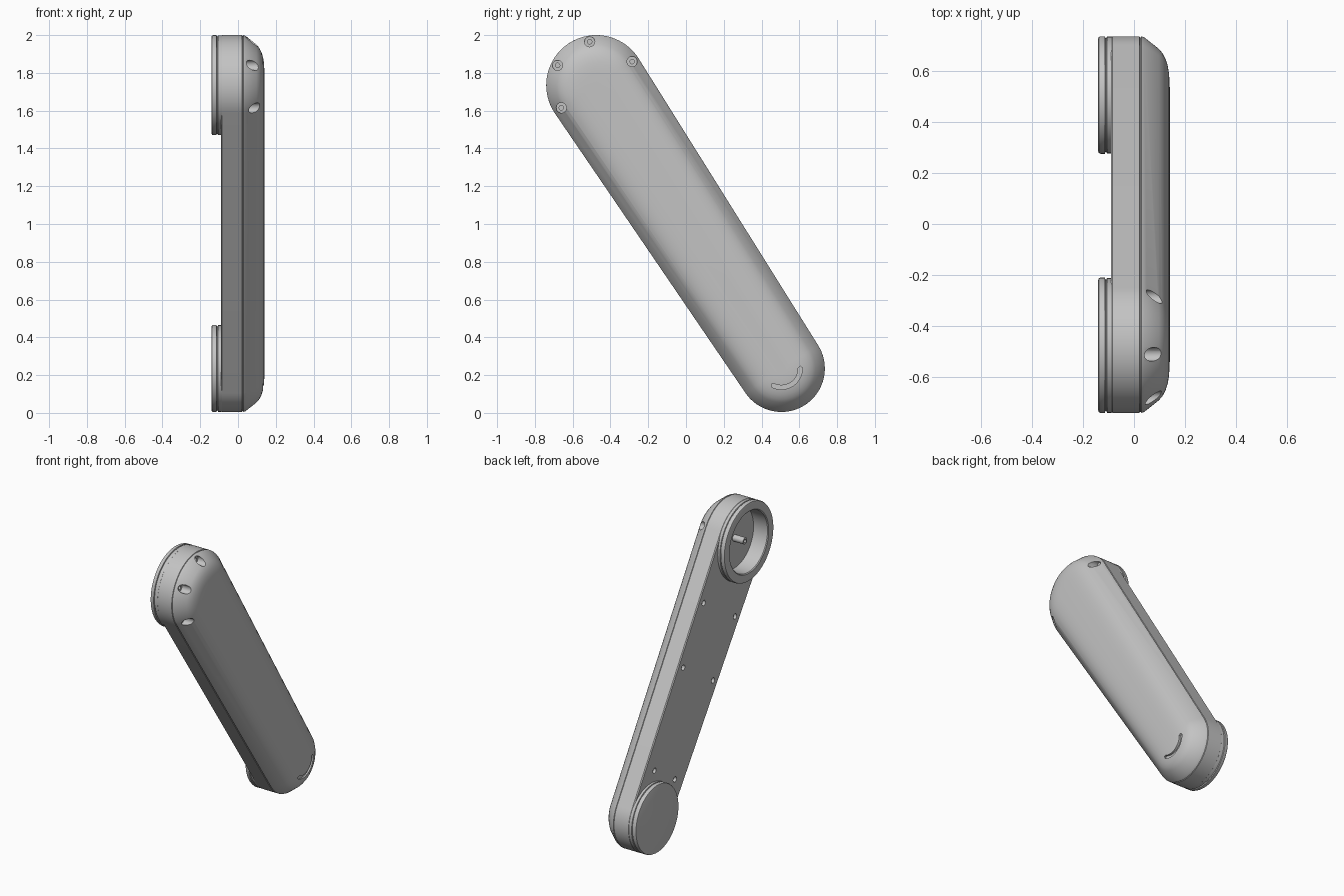
import bpy, bmesh, math
from mathutils import Vector

cube = bpy.data.objects.get("Cube")
if cube:
    bpy.data.objects.remove(cube, do_unlink=True)

# One grey finish for the whole arm
grey = bpy.data.materials.new("light_grey")
grey.use_nodes = True
COLOUR = (0.55, 0.55, 0.55, 1)
grey.diffuse_color = COLOUR
grey.node_tree.nodes["Principled BSDF"].inputs["Base Color"].default_value = COLOUR

# Joint centres and radii in the (y, z) plane
TOP, TOP_R = Vector((-0.475, 1.735)), 0.265
LOW, LOW_R = Vector((0.505, 0.235)), 0.23
AXIS = (LOW - TOP).normalized()
SIDE = Vector((-AXIS.y, AXIS.x))
LEAN = math.asin((TOP_R - LOW_R) / (LOW - TOP).length)


def loft(bm, rings, closed=False):
    """Skin a list of (x, outline) rings; cap the ends or join them in a loop."""
    loops = [[bm.verts.new((x, p.x, p.y)) for p in pts] for x, pts in rings]
    pairs = list(zip(loops, loops[1:]))
    if closed:
        pairs.append((loops[-1], loops[0]))
    else:
        bm.faces.new(loops[0])
        bm.faces.new(loops[-1])
    for a, b in pairs:
        for i in range(len(a)):
            j = (i + 1) % len(a)
            bm.faces.new((a[i], a[j], b[j], b[i]))


def arc(c, r, a0, a1, n):
    return [c + Vector((math.cos(a), math.sin(a))) * r
            for a in (a0 + (a1 - a0) * i / n for i in range(n + 1))]


def lathe(bm, c, profile, n=64, closed=False):
    loft(bm, [(x, arc(c, r, 0, math.tau, n)[:-1]) for x, r in profile], closed)


def capsule(inset, n=40):
    """Tapered outline tangent to both joint circles."""
    half = math.pi / 2 + LEAN
    up = math.atan2(-AXIS.y, -AXIS.x)
    return (arc(TOP, TOP_R - inset, up - half, up + half, n)
            + arc(LOW, LOW_R - inset, up + half, up - half + math.tau, n))


def finish(name, bm, helper=False):
    bmesh.ops.recalc_face_normals(bm, faces=bm.faces)
    me = bpy.data.meshes.new(name)
    bm.to_mesh(me)
    bm.free()
    me.materials.append(grey)
    ob = bpy.data.objects.new(name, me)
    bpy.context.collection.objects.link(ob)
    ob.hide_render = helper
    return ob


def smooth(ob):
    bpy.ops.object.select_all(action='DESELECT')
    ob.select_set(True)
    bpy.context.view_layer.objects.active = ob
    bpy.ops.object.shade_smooth_by_angle(angle=math.radians(30))


# Arm shell: flat back, seam groove, domed cover
bm = bmesh.new()
shell = [(-0.09, 0.006), (-0.084, 0), (0.021, 0), (0.023, 0.004), (0.027, 0.004),
         (0.029, 0), (0.04, 0.004), (0.098, 0.05), (0.113, 0.068), (0.124, 0.09),
         (0.132, 0.115), (0.137, 0.145), (0.139, 0.175), (0.14, 0.2)]
loft(bm, [(x, capsule(i)) for x, i in shell])
arm = finish("arm_shell", bm)

# Cutters: joint bore, cover screw holes, back screw holes and arc slot
bm = bmesh.new()
lathe(bm, TOP, [(-0.2, 0.205), (-0.03, 0.205)])
for hole in ((-0.51, 1.965), (-0.68, 1.84), (-0.285, 1.86), (-0.66, 1.615)):
    lathe(bm, Vector(hole), [(0.2, 0.027), (0.038, 0.027), (0.038, 0.012), (0.015, 0.012)], 24)
for along, out in ((0.45, 0.2), (0.866, 0.19), (1.52, 0.13)):
    for s in (-1, 1):
        lathe(bm, TOP + AXIS * along + SIDE * out * s,
              [(-0.2, 0.018), (-0.07, 0.018), (-0.07, 0.009), (-0.05, 0.009)], 20)
a0, a1 = math.radians(-117), math.radians(2)
slot = (arc(LOW, 0.111, a0, a1, 24) + arc(LOW, 0.1, a1 + 0.1, a1 + 0.1, 1)[:1]
        + arc(LOW, 0.089, a1, a0, 24) + arc(LOW, 0.1, a0 - 0.1, a0 - 0.1, 1)[:1])
loft(bm, [(0.122, slot), (0.2, slot)])
cutter = finish("hole_cutter", bm, helper=True)

bpy.context.view_layer.objects.active = arm
mod = arm.modifiers.new("holes", 'BOOLEAN')
mod.object = cutter
mod.operation = 'DIFFERENCE'
mod.solver = 'EXACT'
bpy.ops.object.modifier_apply(modifier=mod.name)
bpy.data.objects.remove(cutter, do_unlink=True)
smooth(arm)


def boss_profile(r):
    """Outside of a joint boss, from inside the shell to its rounded rim."""
    return [(-0.05, r - 0.008), (-0.088, r - 0.001), (-0.106, r - 0.001), (-0.108, r - 0.007),
            (-0.112, r - 0.007), (-0.114, r), (-0.132, r), (-0.138, r - 0.003),
            (-0.14, r - 0.009)]


# Open upper joint ring
bm = bmesh.new()
lathe(bm, TOP, boss_profile(TOP_R) + [(-0.14, 0.21), (-0.135, 0.204), (-0.05, 0.204)], 80, True)
smooth(finish("upper_joint_ring", bm))

# Closed lower joint cap
bm = bmesh.new()
lathe(bm, LOW, boss_profile(LOW_R), 80)
smooth(finish("lower_joint_cap", bm))

# Hollow shaft inside the upper joint
bm = bmesh.new()
lathe(bm, TOP, [(-0.02, 0.022), (-0.11, 0.022), (-0.11, 0.011), (-0.06, 0.011)], 24)
smooth(finish("upper_joint_shaft", bm))
